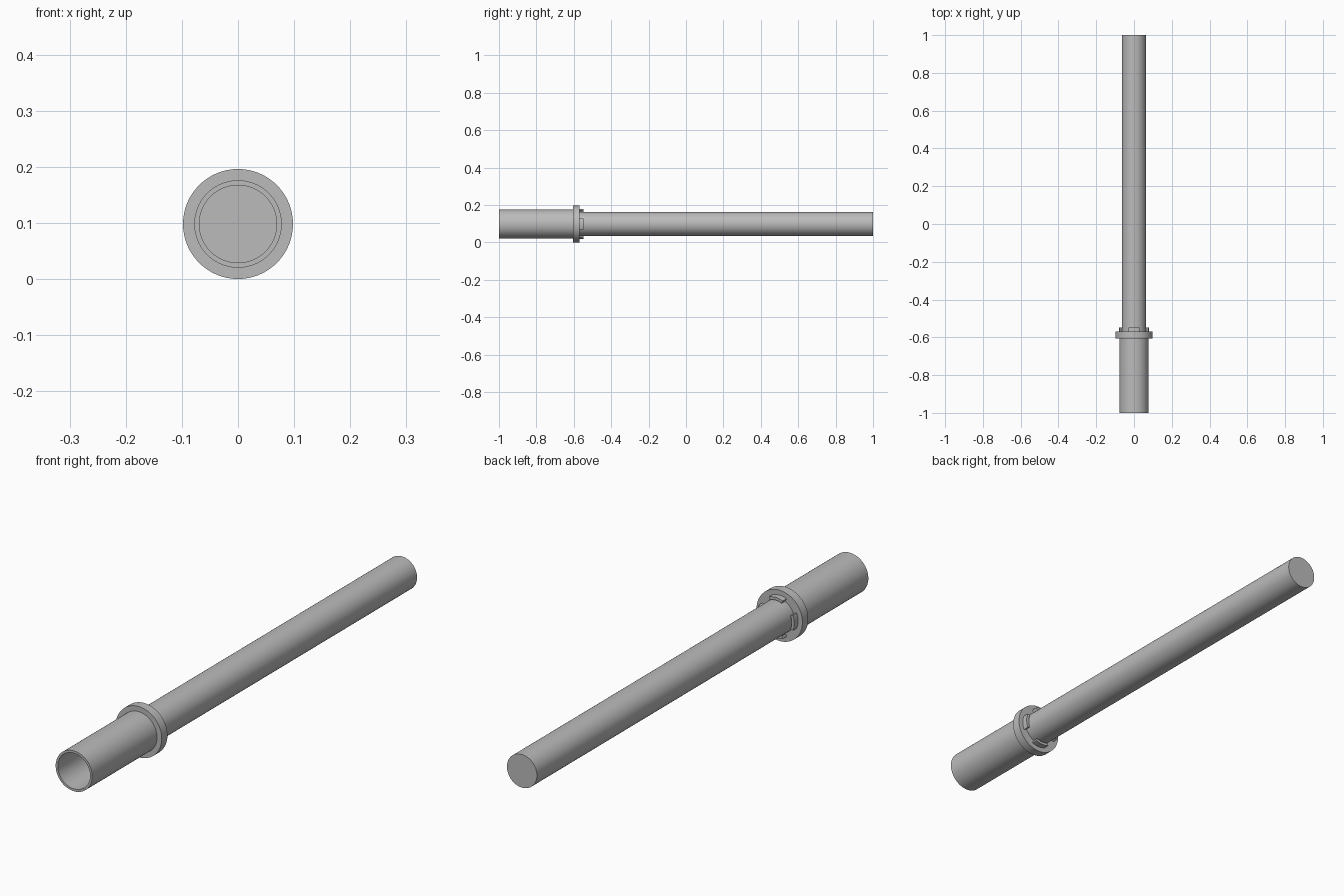
import bpy, bmesh, math
from mathutils import Matrix

if "Cube" in bpy.data.objects:
    bpy.data.objects.remove(bpy.data.objects["Cube"])

AXIS_Z = 0.098
SEGMENTS = 64

grey = bpy.data.materials.new("plain grey")
grey.use_nodes = True
colour = (0.5, 0.5, 0.5, 1)
grey.diffuse_color = colour
grey.node_tree.nodes["Principled BSDF"].inputs["Base Color"].default_value = colour


def finish(name, bm):
    """Turn a bmesh into a shaded object on the shaft axis."""
    bmesh.ops.remove_doubles(bm, verts=bm.verts, dist=1e-5)
    bmesh.ops.recalc_face_normals(bm, faces=bm.faces)
    mesh = bpy.data.meshes.new(name)
    bm.to_mesh(mesh)
    bm.free()
    mesh.materials.append(grey)
    obj = bpy.data.objects.new(name, mesh)
    bpy.context.collection.objects.link(obj)
    obj.location.z = AXIS_Z
    bpy.ops.object.select_all(action="DESELECT")
    obj.select_set(True)
    bpy.context.view_layer.objects.active = obj
    bpy.ops.object.shade_smooth_by_angle(angle=math.radians(30))
    return obj


def lathe(name, profile):
    """Spin a (radius, y) profile around the y axis."""
    bm = bmesh.new()
    verts = [bm.verts.new((r, y, 0)) for r, y in profile]
    edges = [bm.edges.new(pair) for pair in zip(verts, verts[1:])]
    bmesh.ops.spin(bm, geom=verts + edges, cent=(0, 0, 0), axis=(0, 1, 0),
                   angle=math.tau, steps=SEGMENTS)
    return finish(name, bm)


# Long solid rod
lathe("rod", [(0, -0.59), (0.064, -0.59), (0.064, 1), (0, 1)])

# Hollow sleeve and flange turned as one piece
lathe("sleeve_with_flange", [
    (0, -0.6), (0.069, -0.6), (0.069, -1), (0.078, -1), (0.078, -0.605),
    (0.098, -0.605), (0.098, -0.57), (0, -0.57)])

# Four curved locking tabs behind the flange
for i, side in enumerate(("left", "top", "right", "bottom")):
    bm = bmesh.new()
    ring = [bm.verts.new((r, y, 0)) for r, y in
            ((0.068, -0.575), (0.079, -0.575), (0.079, -0.547), (0.068, -0.547))]
    face = bm.faces.new(ring)
    half = math.asin(0.03 / 0.079)
    bmesh.ops.rotate(bm, verts=bm.verts, cent=(0, 0, 0),
                     matrix=Matrix.Rotation(-half - i * math.pi / 2, 3, "Y"))
    start = bm.faces[:]
    bmesh.ops.spin(bm, geom=start, cent=(0, 0, 0), axis=(0, 1, 0),
                   angle=2 * half, steps=8)
    # Close the starting end if the spin consumed it
    open_edges = [e for e in bm.edges if e.is_boundary]
    if open_edges:
        bmesh.ops.holes_fill(bm, edges=open_edges, sides=4)
    finish(side + "_tab", bm)
